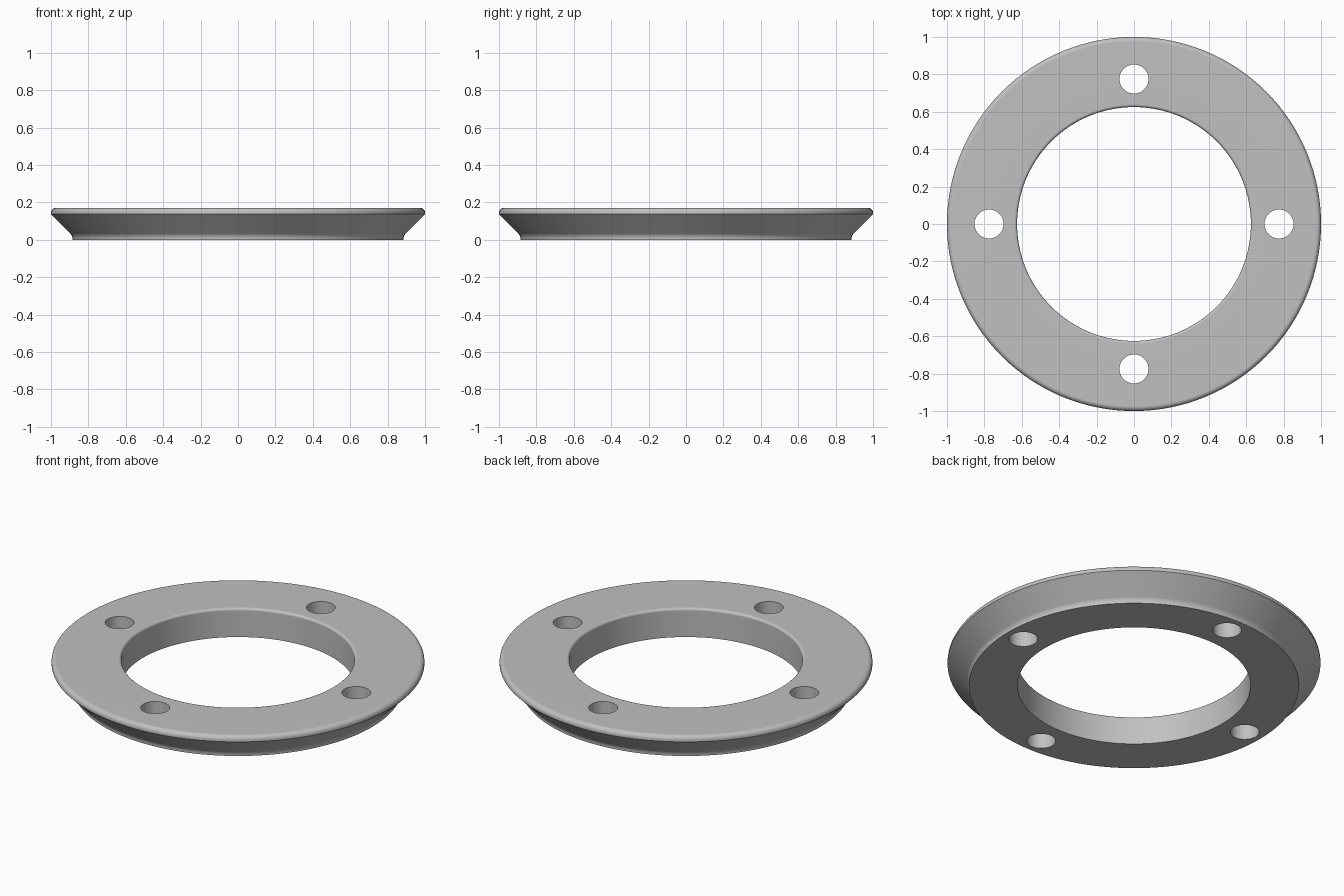
import bpy
import bmesh
from math import sin, cos, pi, radians
from mathutils import Matrix, Vector

SEGMENTS = 128
HEIGHT = 0.17
BORE, RIM, FOOT = 0.625, 1.0, 0.885

cube = bpy.data.objects.get("Cube")
if cube:
    bpy.data.objects.remove(cube, do_unlink=True)


def make_object(name, bm):
    mesh = bpy.data.meshes.new(name)
    bmesh.ops.recalc_face_normals(bm, faces=bm.faces)
    bm.to_mesh(mesh)
    bm.free()
    obj = bpy.data.objects.new(name, mesh)
    bpy.context.collection.objects.link(obj)
    return obj


def arc(cx, cz, r, start, end, steps=5):
    """Points of a profile arc, angles in degrees."""
    angles = [radians(start + (end - start) * i / steps) for i in range(steps + 1)]
    return [(cx + r * cos(a), cz + r * sin(a)) for a in angles]


# Grey material
grey = bpy.data.materials.new("plain grey")
grey.use_nodes = True
colour = (0.53, 0.53, 0.53, 1)
grey.diffuse_color = colour
grey.node_tree.nodes["Principled BSDF"].inputs["Base Color"].default_value = colour

# Cross-section: sharp foot, small cove, sloped flank, rounded top edges
outer_r, inner_r = 0.025, 0.015
cove_r = 0.04
profile = [(BORE, 0), (FOOT, 0)]
profile += arc(FOOT + cove_r, 0.005, cove_r, 180, 135, 4)
profile += [(RIM, 0.137)]
profile += arc(RIM - outer_r, HEIGHT - outer_r, outer_r, 0, 90)
profile += arc(BORE + inner_r, HEIGHT - inner_r, inner_r, 90, 180)

# Lathe the ring
bm = bmesh.new()
verts = [bm.verts.new((r, 0, z)) for r, z in profile]
edges = [bm.edges.new((v, verts[(i + 1) % len(verts)])) for i, v in enumerate(verts)]
bmesh.ops.spin(bm, geom=verts + edges, cent=(0, 0, 0), axis=(0, 0, 1),
               angle=2 * pi, steps=SEGMENTS, use_merge=True)
bmesh.ops.remove_doubles(bm, verts=bm.verts, dist=0.0001)
ring = make_object("flange_ring", bm)
ring.data.materials.append(grey)

# Four bolt holes
bm = bmesh.new()
for i in range(4):
    spot = Matrix.Rotation(i * pi / 2, 4, "Z") @ Vector((0.775, 0, HEIGHT / 2))
    bmesh.ops.create_cone(bm, cap_ends=True, segments=48, radius1=0.0775,
                          radius2=0.0775, depth=0.4, matrix=Matrix.Translation(spot))
cutter = make_object("hole_cutter", bm)
cutter.hide_render = True

cut = ring.modifiers.new("bolt holes", "BOOLEAN")
cut.operation = "DIFFERENCE"
cut.solver = "EXACT"
cut.object = cutter
bpy.ops.object.select_all(action="DESELECT")
bpy.context.view_layer.objects.active = ring
ring.select_set(True)
bpy.ops.object.modifier_apply(modifier=cut.name)
bpy.data.objects.remove(cutter, do_unlink=True)

# Smooth shading with sharp edges, flat faces kept even
bpy.ops.object.shade_smooth_by_angle(angle=radians(30))
weighted = ring.modifiers.new("even shading", "WEIGHTED_NORMAL")
weighted.keep_sharp = True
